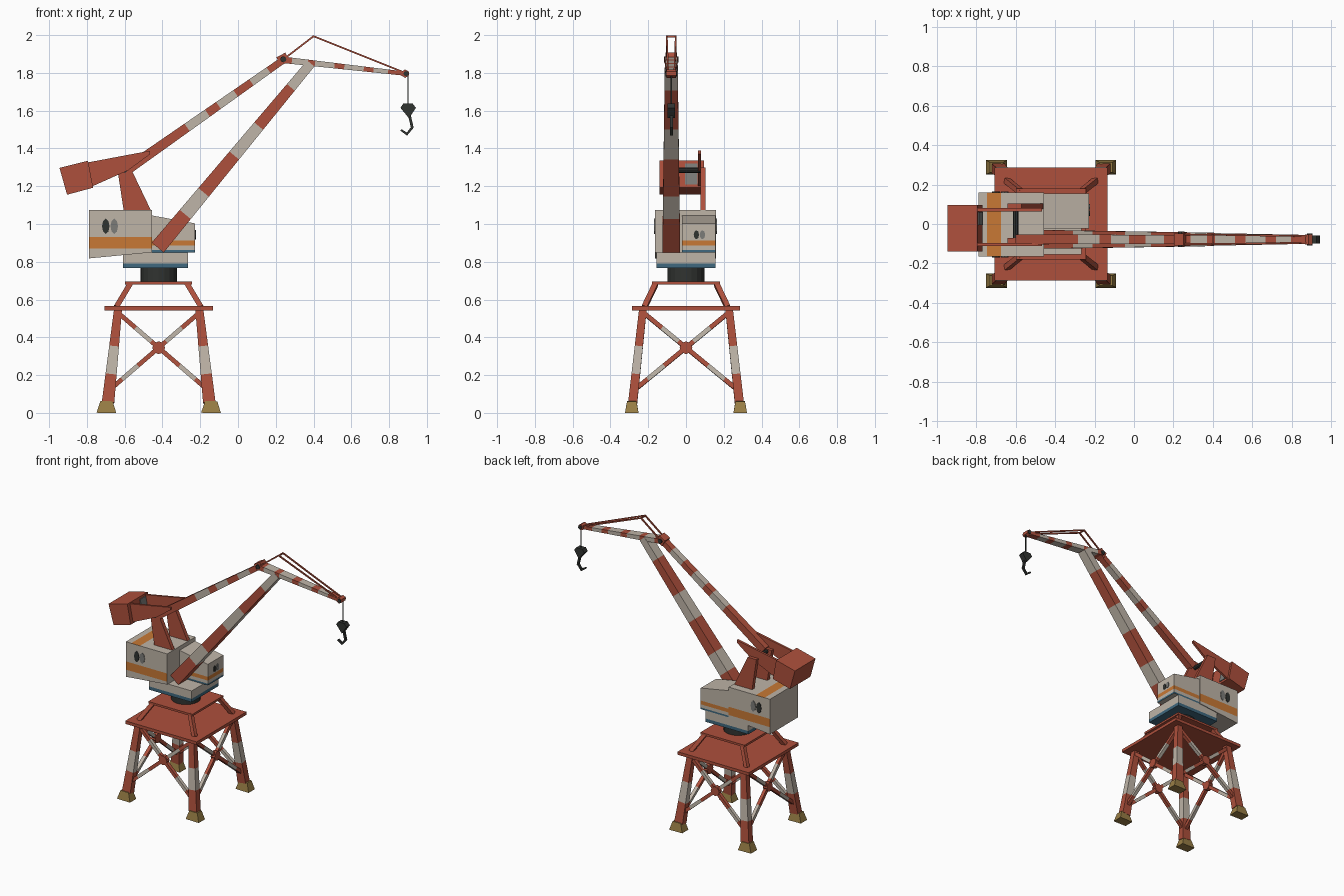
import bpy, bmesh, math
from mathutils import Vector

if "Cube" in bpy.data.objects:
    bpy.data.objects.remove(bpy.data.objects["Cube"])

def mat(name, r, g, b):
    m = bpy.data.materials.new(name)
    m.diffuse_color = (r, g, b, 1)
    m.use_nodes = True
    m.node_tree.nodes["Principled BSDF"].inputs["Base Color"].default_value = m.diffuse_color
    return m

RED = mat("rust_red", .42, .08, .045)
WHITE = mat("warm_white", .52, .46, .39)
ORANGE = mat("orange", .58, .19, .035)
BLUE = mat("dull_blue", .05, .14, .21)
DARK = mat("dark_metal", .03, .033, .03)
GREY = mat("worn_grey", .2, .2, .19)
YELLOW = mat("dirty_yellow", .32, .21, .06)

def finish(name, bm, mats):
    bmesh.ops.recalc_face_normals(bm, faces=bm.faces[:])
    me = bpy.data.meshes.new(name)
    bm.to_mesh(me)
    bm.free()
    for m in mats:
        me.materials.append(m)
    ob = bpy.data.objects.new(name, me)
    bpy.context.collection.objects.link(ob)
    return ob

def prism(name, profile, y0, y1, mats, cuts=(), rule=None):
    """Extrude an x-z profile along y; cut at (axis, value) planes, colour by rule(centre, normal)."""
    bm = bmesh.new()
    a = [bm.verts.new((x, y0, z)) for x, z in profile]
    b = [bm.verts.new((x, y1, z)) for x, z in profile]
    n = len(a)
    bm.faces.new(a)
    bm.faces.new(b[::-1])
    for i in range(n):
        j = (i + 1) % n
        bm.faces.new((a[i], b[i], b[j], a[j]))
    bmesh.ops.recalc_face_normals(bm, faces=bm.faces[:])
    for axis, v in cuts:
        no = Vector((0, 0, 0))
        no[axis] = 1
        bmesh.ops.bisect_plane(bm, geom=bm.verts[:] + bm.edges[:] + bm.faces[:],
                               plane_co=no * v, plane_no=no)
    if rule:
        for f in bm.faces:
            f.normal_update()
            f.material_index = rule(f.calc_center_median(), f.normal)
    return finish(name, bm, mats)

def box(name, x0, x1, y0, y1, z0, z1, mats, cuts=(), rule=None):
    return prism(name, [(x0, z0), (x1, z0), (x1, z1), (x0, z1)], y0, y1, mats, cuts, rule)

def beam(name, a, b, s0, s1, mats, bands=()):
    """Tapered square beam; s = (y width, depth); colours alternate at each band position."""
    a, b = Vector(a), Vector(b)
    d = (b - a).normalized()
    ref = Vector((0, 1, 0)) if abs(d.y) < .8 else Vector((1, 0, 0))
    up = d.cross(ref).normalized()
    side = up.cross(d)
    bm = bmesh.new()
    rings = []
    for t in [0, *bands, 1]:
        c = a.lerp(b, t)
        w, h = [(s0[i] + (s1[i] - s0[i]) * t) / 2 for i in (0, 1)]
        rings.append([bm.verts.new(c + side * w * p + up * h * q)
                      for p, q in ((-1, -1), (1, -1), (1, 1), (-1, 1))])
    for k in range(len(rings) - 1):
        for i in range(4):
            j = (i + 1) % 4
            f = bm.faces.new((rings[k][i], rings[k][j], rings[k + 1][j], rings[k + 1][i]))
            f.material_index = k % len(mats)
    bm.faces.new(rings[0])
    f = bm.faces.new(rings[-1])
    f.material_index = (len(rings) - 2) % len(mats)
    return finish(name, bm, mats)

def cylinder(name, c, r, depth, m, n=16, axis="Z"):
    bm = bmesh.new()
    bmesh.ops.create_cone(bm, cap_ends=True, segments=n, radius1=r, radius2=r, depth=depth)
    ob = finish(name, bm, [m])
    ob.location = c
    if axis == "Y":
        ob.rotation_euler = (math.pi / 2, 0, 0)
    elif axis == "X":
        ob.rotation_euler = (0, math.pi / 2, 0)
    return ob

CX = -.42
STRIPE = [RED, WHITE]

# Portal legs, feet and upper struts
for sx in (-1, 1):
    for sy in (-1, 1):
        tag = ("left" if sx < 0 else "right") + ("_front" if sy < 0 else "_back")
        fx, fy = CX + sx * .277, sy * .287
        beam("foot_" + tag, (fx, fy, 0), (fx + .001, fy, .062), (.072, .105), (.05, .065), [YELLOW])
        beam("leg_" + tag, (CX + sx * .268, sy * .282, .055), (CX + sx * .215, sy * .228, .55),
             (.048, .066), (.04, .042), STRIPE, (.3, .6))
        beam("upper_strut_" + tag, (CX + sx * .225, sy * .22, .56), (CX + sx * .15, sy * .16, .685),
             (.028, .028), (.028, .028), [RED])

# Cross braces with centre plates on all four sides
BR = (.024, .024)
for s in (-1, 1):
    for k in (-1, 1):
        beam("brace_long", (CX + k * .25, s * .272, .13), (CX - k * .215, s * .232, .53),
             BR, BR, STRIPE, (.12, .3, .62, .8))
        beam("brace_side", (CX + s * .258, k * .262, .13), (CX + s * .22, -k * .225, .53),
             BR, BR, STRIPE, (.12, .3, .62, .8))
    cylinder("brace_plate", (CX, s * .251, .345), .034, .032, RED, 8, "Y")
    cylinder("brace_plate", (CX + s * .239, 0, .345), .034, .032, RED, 8, "X")

# Platforms and slewing ring
box("lower_platform", CX - .287, CX + .287, -.287, .287, .543, .565, [RED])
box("upper_platform", CX - .177, CX + .177, -.18, .18, .68, .695, [RED])
cylinder("slewing_ring", (CX, 0, .733), .097, .08, DARK, 20)

# Rotating base with blue lower band
box("rotating_base", -.61, -.265, -.155, .155, .768, .85, [WHITE, BLUE], [(2, .792)],
    lambda c, n: 1 if c.z < .792 else 0)

# Machinery house: orange side stripe and roof stripe
def house_rule(c, n):
    if abs(n.y) > .9 and .87 < c.z < .93:
        return 1
    if n.z > .9 and -.745 < c.x < -.675:
        return 1
    return 0
prism("machinery_house", [(-.788, .818), (-.455, .85), (-.455, 1.073), (-.788, 1.073)],
      -.165, .16, [WHITE, ORANGE], [(2, .87), (2, .93), (0, -.745), (0, -.675)], house_rule)

# Operator cab with orange stripe and blue sill
prism("operator_cab", [(-.455, .85), (-.227, .85), (-.227, 1.003), (-.455, 1.045)],
      -.022, .155, [WHITE, ORANGE, BLUE], [(2, .862), (2, .885), (2, .912)],
      lambda c, n: 0 if abs(n.z) > .5 else 2 if c.z < .862 else 1 if .885 < c.z < .912 else 0)

# Windows: pairs of thin octagonal plates
for y in (-.166, .161):
    for x, m in ((-.7, DARK), (-.655, GREY)):
        w = cylinder("house_window", (x, y, .988), .04, .006, m, 8, "Y")
        w.scale = (.5, 1, 1)
for y, m in ((.055, DARK), (.087, GREY)):
    w = cylinder("cab_window", (-.226, y, .943), .024, .006, m, 8, "X")
    w.scale = (1, .6, 1)

# Support frames and counterweight lever
for y in (-.085, .09):
    prism("lever_support", [(-.605, 1.07), (-.46, 1.07), (-.57, 1.3), (-.64, 1.3)],
          y - .014, y + .014, [RED])
    prism("lever_arm", [(-.8, 1.325), (-.465, 1.388), (-.465, 1.37), (-.58, 1.285), (-.77, 1.2)],
          y - .026, y - .01, [RED])
cylinder("lever_shaft", (-.6, 0, 1.285), .014, .2, DARK, 8, "Y")
prism("counterweight", [(-.945, 1.297), (-.794, 1.335), (-.767, 1.192), (-.905, 1.155)],
      -.14, .096, [RED])
prism("worn_patch", [(-.79, 1.32), (-.784, 1.32), (-.764, 1.21), (-.77, 1.21)], -.005, .06, [GREY])

# Main boom, tie beam and jib, all striped
BY = -.078
beam("main_boom", (-.425, BY, .875), (.385, BY, 1.85), (.094, .082), (.068, .05), STRIPE,
     (.18, .3, .5, .66, .87))
beam("tie_beam", (-.585, BY, 1.29), (.245, BY, 1.872), (.05, .056), (.045, .036), STRIPE,
     (.38, .51, .58, .69, .79, .9))
beam("jib", (.24, BY, 1.869), (.885, BY, 1.796), (.07, .034), (.045, .022), STRIPE,
     (.07, .2, .26, .42, .5, .66, .74, .86))

# Joint heads
beam("tie_head", (.215, BY, 1.86), (.262, BY, 1.885), (.06, .05), (.06, .05), [RED])
cylinder("tie_pin", (.24, BY, 1.872), .016, .078, DARK, 8, "Y")
cylinder("jib_head", (.885, BY, 1.796), .022, .05, RED, 6, "Y")
cylinder("jib_sheave", (.89, BY, 1.796), .014, .06, DARK, 8, "Y")

# Stay rods over the jib
ROD = (.009, .009)
for s in (-.024, .024):
    beam("back_stay", (.245, BY + s, 1.875), (.4, BY + s, 1.994), ROD, ROD, [RED])
    beam("front_stay", (.4, BY + s, 1.994), (.885, BY + s * .7, 1.8), ROD, ROD, [RED])
    beam("stay_post", (.385, BY + s, 1.855), (.4, BY + s, 1.862), ROD, ROD, [RED])
beam("stay_crossbar", (.4, BY - .028, 1.993), (.4, BY + .028, 1.993), ROD, ROD, [RED])

# Rope, hook block and hook
beam("hoist_rope", (.9, BY, 1.79), (.9, BY, 1.63), (.006, .006), (.006, .006), [DARK])
prism("hook_block", [(.86, 1.615), (.875, 1.637), (.925, 1.637), (.942, 1.615), (.905, 1.56)],
      BY - .02, BY + .02, [DARK])
prism("hook", [(.9, 1.575), (.915, 1.575), (.93, 1.51), (.895, 1.468), (.858, 1.495),
               (.866, 1.502), (.894, 1.484), (.915, 1.512)], BY - .008, BY + .008, [DARK])
